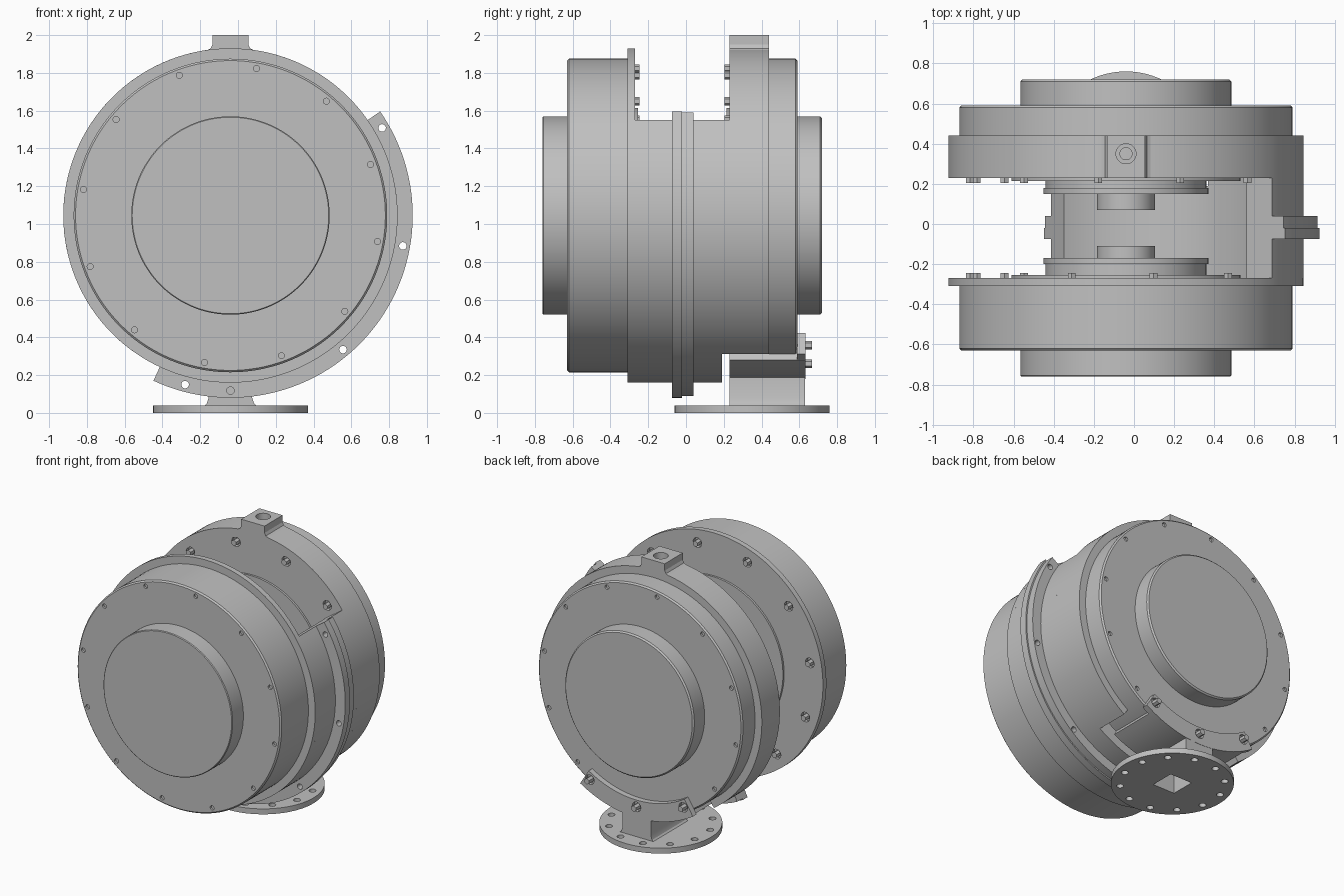
import bpy, bmesh
from math import sin, cos, radians
from mathutils import Matrix, Vector

if "Cube" in bpy.data.objects:
    bpy.data.objects.remove(bpy.data.objects["Cube"])

CX, CZ = -0.04, 1.045      # main axis, running along y
FOOT_Y = 0.35              # centre of the foot and the lifting lug

grey = bpy.data.materials.new("machine_grey")
grey.use_nodes = True
COLOUR = (0.53, 0.53, 0.53, 1)
grey.diffuse_color = COLOUR
grey.node_tree.nodes["Principled BSDF"].inputs["Base Color"].default_value = COLOUR


def finish(name, bm):
    bmesh.ops.remove_doubles(bm, verts=bm.verts, dist=0.0001)
    bmesh.ops.recalc_face_normals(bm, faces=bm.faces)
    mesh = bpy.data.meshes.new(name)
    bm.to_mesh(mesh)
    bm.free()
    mesh.materials.append(grey)
    ob = bpy.data.objects.new(name, mesh)
    bpy.context.collection.objects.link(ob)
    return ob


def polar(r, deg, y):
    a = radians(deg)
    return Vector((CX + r * cos(a), y, CZ + r * sin(a)))


def lathe(name, profile, start=0, end=360):
    """Turn a closed (radius, y) outline about the main axis."""
    bm = bmesh.new()
    steps = max(8, round((end - start) / 2.5))
    rows = [[bm.verts.new(polar(r, start + (end - start) * i / steps, y))
             for r, y in profile] for i in range(steps + 1)]
    n = len(profile)
    for a, b in zip(rows, rows[1:]):
        for j in range(n):
            k = (j + 1) % n
            if profile[j][0] or profile[k][0]:
                bm.faces.new((a[j], a[k], b[k], b[j]))
    if end - start < 360:
        bm.faces.new(rows[0])
        bm.faces.new(rows[-1])
    return finish(name, bm)


def sector(name, r0, r1, y0, y1, start, end):
    return lathe(name, [(r0, y0), (r1, y0), (r1, y1), (r0, y1)], start, end)


def prism(name, outline, y0, y1):
    """Extrude an (x, z) outline, mirrored about the axis, along y."""
    pts = outline + [(-x, z) for x, z in reversed(outline)]
    bm = bmesh.new()
    face = bm.faces.new([bm.verts.new((CX + x, y0, z)) for x, z in pts])
    out = bmesh.ops.extrude_face_region(bm, geom=[face])["geom"]
    bmesh.ops.translate(bm, vec=(0, y1 - y0, 0),
                        verts=[v for v in out if isinstance(v, bmesh.types.BMVert)])
    return finish(name, bm)


def rods(name, places, r, length, axis="Y", sides=20):
    """Many equal cylinders centred on the given places."""
    bm = bmesh.new()
    turn = Matrix.Rotation(radians(90), 4, "X") if axis == "Y" else Matrix()
    for p in places:
        bmesh.ops.create_cone(bm, cap_ends=True, segments=sides, radius1=r, radius2=r,
                              depth=length, matrix=Matrix.Translation(p) @ turn)
    return finish(name, bm)


def cut(ob, cutter):
    cutter.hide_render = True
    mod = ob.modifiers.new("holes", "BOOLEAN")
    mod.operation, mod.solver, mod.object = "DIFFERENCE", "EXACT", cutter
    bpy.context.view_layer.objects.active = ob
    bpy.ops.object.modifier_apply(modifier=mod.name)
    bpy.data.objects.remove(cutter)


def circle(r, angles, y):
    return [polar(r, a, y) for a in angles]


# Front and back housings with covers, pole pieces and hubs
front = lathe("front_housing", [
    (0, -.76), (.52, -.76), (.525, -.755), (.525, -.63), (.82, -.63), (.83, -.62),
    (.83, -.31), (.885, -.31), (.885, -.27), (.57, -.27), (.57, -.255), (.4, -.255),
    (.4, -.2), (.41, -.2), (.41, -.17), (.145, -.17), (.145, -.11), (0, -.11)])
back = lathe("back_housing", [
    (0, .72), (.515, .72), (.525, .71), (.525, .59), (.82, .59), (.83, .58),
    (.83, .23), (.57, .23), (.57, .215), (.4, .215), (.4, .18), (.41, .18),
    (.41, .15), (.145, .15), (.145, .07), (0, .07)])

# Small cover screws and larger screws on the inner faces
for ob, first, cover_y, inner_y in ((front, 80, -.63, -.27), (back, 70, .59, .23)):
    angles = [first + 30 * i for i in range(12)]
    inner = [a for a in angles if 36 < a % 360 < 241]
    cut(ob, rods("cover_cutter", circle(.79, angles, cover_y), .016, .03))
    cut(ob, rods("inner_cutter", circle(.79, inner, inner_y), .035, .05))
    rods("inner_screw_heads", circle(.79, inner, inner_y), .022, .05, sides=6)

# Back rim, open at the bottom for the foot bracket
sector("back_rim", .82, .885, .23, .44, -56, 236)

# Side shell joining both housings, shortened above the bracket
sector("shell", .73, .885, -.27, .19, -115, 34.8)
sector("shell_end", .73, .885, .19, .23, -56, 34.8)

# Two bolted flanges around the shell
for name, r, y0, y1 in (("front_flange", .965, -.075, -.02), ("back_flange", .955, -.02, .04)):
    flange = sector(name, .88, r, y0, y1, -115, 34.8)
    cut(flange, rods("flange_cutter", circle(.927, (30, -10, -50, -90, -105), 0), .02, .3))

# Lifting lug with a stepped hole
lug = prism("lifting_lug", [(.13, 1.9), (.125, 1.92), (.105, 1.93), (.095, 1.95), (.095, 2)],
            .23, .44)
cut(lug, rods("lug_cutter", [Vector((CX, FOOT_Y, 2))], .05, .1, "Z", 32))
cut(lug, rods("lug_cutter", [Vector((CX, FOOT_Y, 1.97))], .03, .12, "Z", 32))

# Foot bracket: cradle, bolted back plate and leg
sector("cradle", .825, .865, .23, .63, 242, 298)
plate = sector("bracket_plate", .735, .865, .588, .632, 238, 302)
bolts = circle(.785, (241, 270, 299), .632)
cut(plate, rods("plate_cutter", bolts, .035, .05))
rods("bracket_screws", bolts, .022, .07, sides=6)
leg = prism("leg", [(.14, .035), (.125, .05), (.115, .08), (.115, .21)], .23, .63)

# Round foot with a bolt circle and a square opening up the leg
foot = rods("foot", [Vector((CX, FOOT_Y, .02))], .41, .04, "Z", 96)
holes = [Vector((CX + .35 * cos(radians(15 + 30 * i)),
                 FOOT_Y + .35 * sin(radians(15 + 30 * i)), .02)) for i in range(12)]
cut(foot, rods("foot_cutter", holes, .024, .1, "Z"))
for ob in (foot, leg):
    cut(ob, prism("opening_cutter", [(.09, -.02), (.09, .16)], FOOT_Y - .09, FOOT_Y + .09))

# Smooth round surfaces, keep edges sharp
for ob in bpy.context.scene.objects:
    ob.select_set(ob.type == "MESH")
bpy.context.view_layer.objects.active = front
bpy.ops.object.shade_smooth_by_angle(angle=radians(25))
